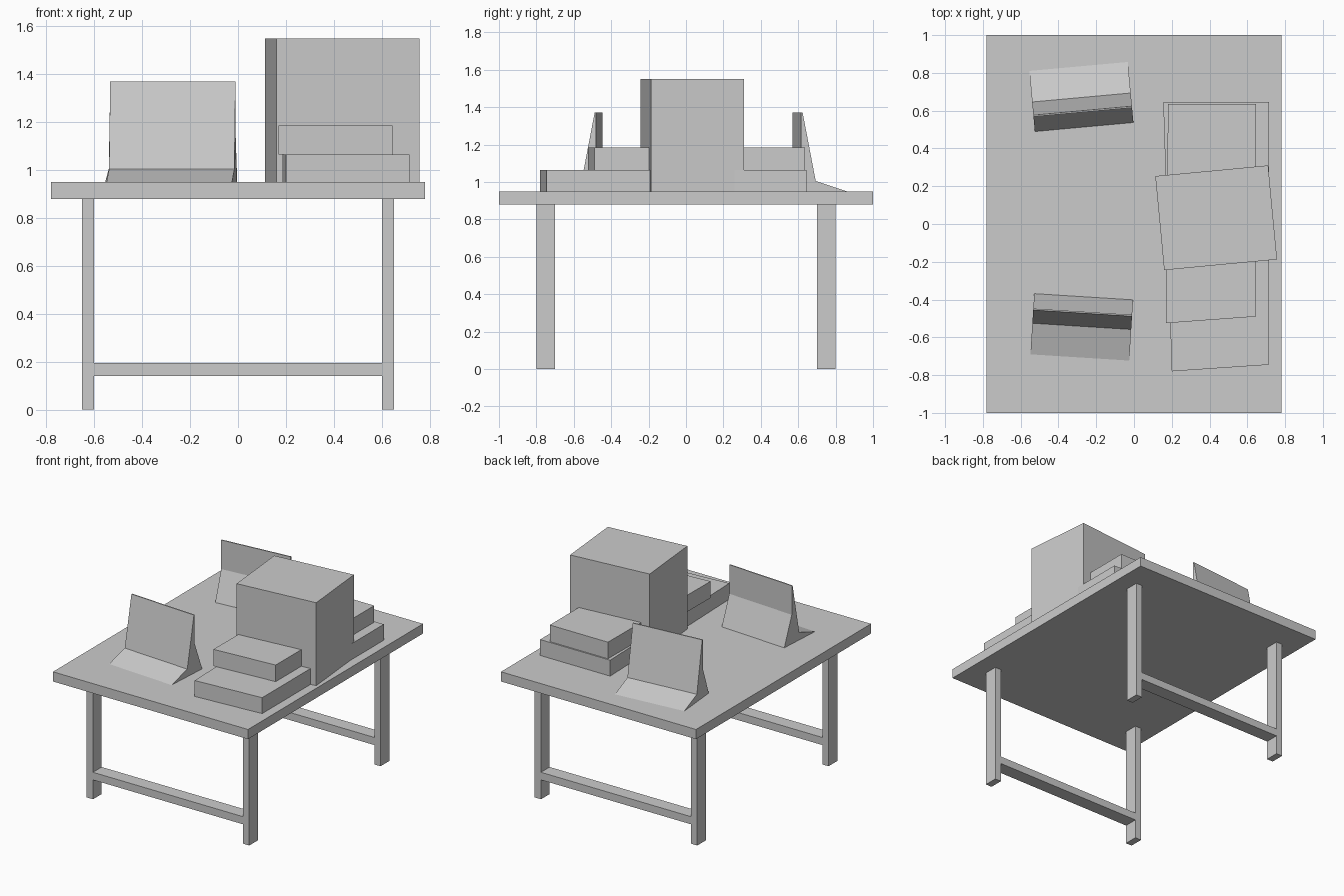
import bpy, bmesh
from math import radians
from mathutils import Matrix, Vector

if "Cube" in bpy.data.objects:
    bpy.data.objects.remove(bpy.data.objects["Cube"])


def prism(name, base, offset, matrix=Matrix()):
    """Extrude a closed outline of 3D points along an offset."""
    bm = bmesh.new()
    face = bm.faces.new([bm.verts.new(p) for p in base])
    new = bmesh.ops.extrude_face_region(bm, geom=[face], use_keep_orig=True)
    verts = [v for v in new["geom"] if isinstance(v, bmesh.types.BMVert)]
    bmesh.ops.translate(bm, verts=verts, vec=Vector(offset))
    bmesh.ops.transform(bm, matrix=matrix, verts=bm.verts[:])
    bmesh.ops.recalc_face_normals(bm, faces=bm.faces[:])
    mesh = bpy.data.meshes.new(name)
    bm.to_mesh(mesh)
    bm.free()
    obj = bpy.data.objects.new(name, mesh)
    bpy.context.collection.objects.link(obj)
    return obj


def slab(name, corners, z0, z1, matrix=Matrix()):
    return prism(name, [(x, y, z0) for x, y in corners], (0, 0, z1 - z0), matrix)


def rect(x0, x1, y0, y1):
    return [(x0, y0), (x1, y0), (x1, y1), (x0, y1)]


# Table: top, four legs, two stretchers
TOP = 0.95
slab("table_top", rect(-0.78, 0.78, -1, 1), 0.88, TOP)
for side, s in (("front", -1), ("back", 1)):
    y0, y1 = sorted((s * 0.70, s * 0.80))
    slab(side + "_left_leg", rect(-0.65, -0.60, y0, y1), 0, 0.88)
    slab(side + "_right_leg", rect(0.60, 0.65, y0, y1), 0, 0.88)
    slab(side + "_stretcher", rect(-0.60, 0.60, y0, y1), 0.14, 0.195)

# Two stacked trays running under the large box, slightly skewed at the front
slab("lower_tray", [(0.20, -0.78), (0.715, -0.745), (0.715, 0.645), (0.155, 0.645)], TOP, 1.065)
slab("upper_tray", [(0.17, -0.525), (0.645, -0.49), (0.645, 0.635), (0.18, 0.635)], 1.065, 1.185)

# Large box
slab("large_box", rect(-0.30, 0.30, -0.25, 0.25), TOP, 1.55,
     Matrix.Translation((0.435, 0.033, 0)) @ Matrix.Rotation(radians(5.4), 4, 'Z'))

# Display stands: sloped foot, leaning panel, flared back
PROFILE = [(-0.235, TOP), (-0.07, 1.005), (0, 1.37), (0.008, 1.37), (0.008, 1.16), (0.087, TOP)]
for name, y, angle in (("front_display", -0.472, -3.6), ("back_display", 0.60, 185.2)):
    place = Matrix.Translation((-0.272, y, 0)) @ Matrix.Rotation(radians(angle), 4, 'Z')
    prism(name, [(-0.262, u, z) for u, z in PROFILE], (0.524, 0, 0), place)
